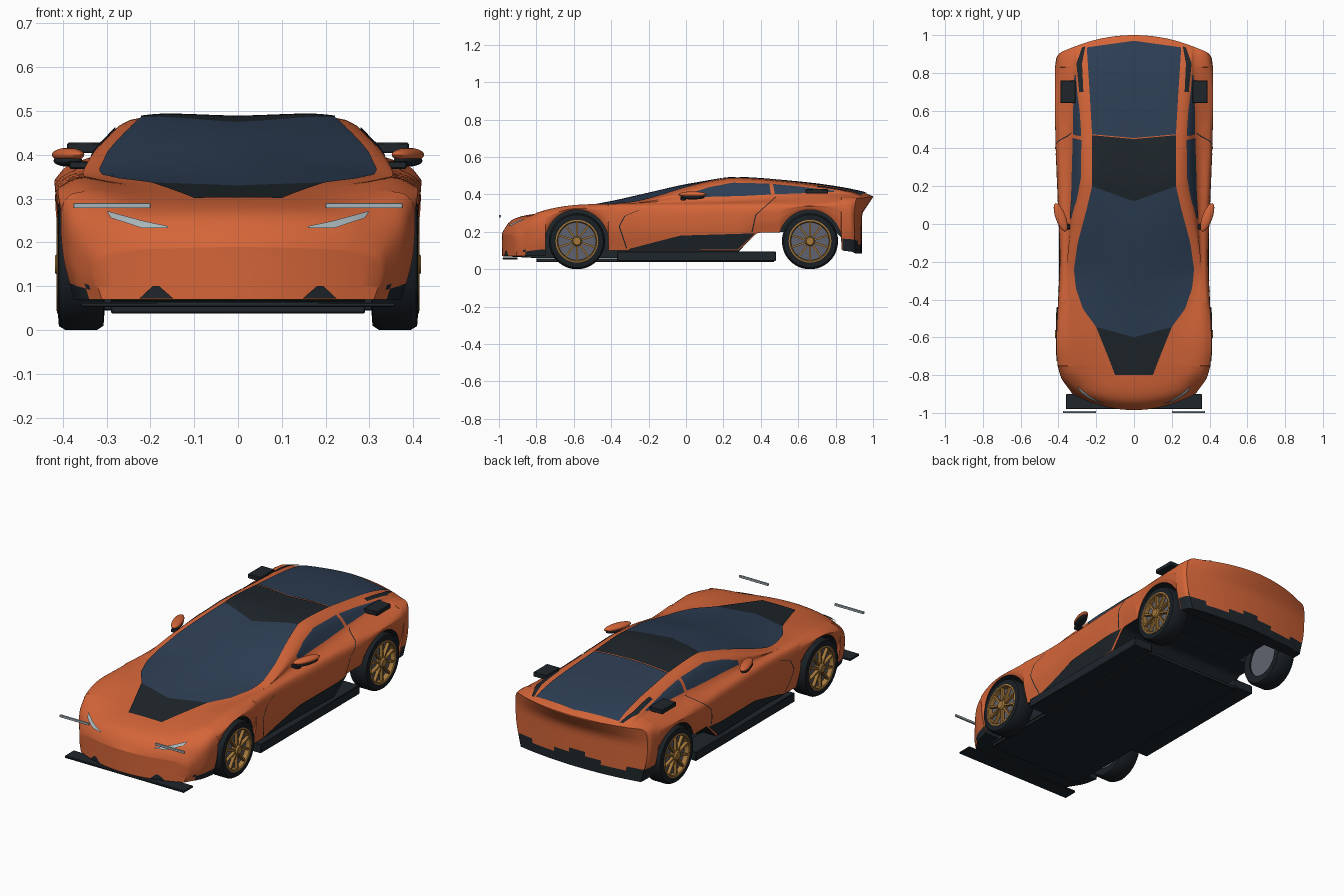
import bpy, bmesh, math
from mathutils import Vector, Matrix
from mathutils.bvhtree import BVHTree

cube = bpy.data.objects.get("Cube")
if cube:
    bpy.data.objects.remove(cube, do_unlink=True)


def material(name, rgb):
    m = bpy.data.materials.new(name)
    m.use_nodes = True
    m.diffuse_color = (*rgb, 1)
    m.node_tree.nodes["Principled BSDF"].inputs["Base Color"].default_value = (*rgb, 1)
    return m


orange = material("orange paint", (.66, .13, .04))
black = material("black trim", (.013, .019, .024))
glass = material("blue glass", (.026, .048, .088))
rubber = material("tyre rubber", (.010, .014, .018))
gold = material("gold rim", (.38, .19, .045))
steel = material("grey disc", (.115, .127, .16))
lamp = material("pale lamp", (.40, .47, .50))


def finish(name, bm, mats, mirror=True, bevel=0):
    mesh = bpy.data.meshes.new(name)
    bm.to_mesh(mesh)
    bm.free()
    ob = bpy.data.objects.new(name, mesh)
    bpy.context.collection.objects.link(ob)
    for m in mats:
        mesh.materials.append(m)
    if bevel:
        ob.modifiers.new("bevel", 'BEVEL').width = bevel
    if mirror:
        ob.modifiers.new("mirror", 'MIRROR').merge_threshold = .002
    bpy.ops.object.select_all(action='DESELECT')
    ob.select_set(True)
    bpy.context.view_layer.objects.active = ob
    bpy.ops.object.shade_smooth_by_angle(angle=math.radians(35))
    return ob


def track(keys, smooth=True):
    """Value along the car's length through (y, value) keys."""
    def slope(i):
        a, b = keys[max(i - 1, 0)], keys[min(i + 1, len(keys) - 1)]
        return (b[1] - a[1]) / (b[0] - a[0])

    def value(y):
        y = min(max(y, keys[0][0]), keys[-1][0])
        i = max(k for k in range(len(keys) - 1) if keys[k][0] <= y)
        (p, a), (q, b) = keys[i], keys[i + 1]
        h, t = q - p, (y - p) / (q - p)
        if not smooth:
            return a + (b - a) * t
        s = t * t * (3 - 2 * t)
        return (a + (b - a) * s + h * slope(i) * t * (1 - t) ** 2
                - h * slope(i + 1) * t * t * (1 - t))
    return value


# Long profiles of the body
NOSE, TAIL = -.985, 1.0
crown = track([(NOSE, .19), (-.95, .247), (-.9, .277), (-.8, .298), (-.6, .325), (-.4, .36), (-.2, .405),
               (0, .45), (.2, .48), (.32, .484), (.6, .465), (.8, .44), (.95, .41), (TAIL, .39)])
rail_x = track([(NOSE, .2), (-.8, .2), (-.6, .22), (-.45, .27), (-.25, .318), (0, .29), (.2, .25),
                (.45, .248), (.7, .258), (.9, .27), (TAIL, .26)])
rail_z = track([(NOSE, .185), (-.95, .242), (-.9, .272), (-.8, .296), (-.6, .327), (-.4, .345), (-.25, .36),
                (0, .43), (.2, .475), (.32, .478), (.6, .455), (.8, .43), (TAIL, .383)])
belt_x = track([(NOSE, .27), (-.8, .325), (-.6, .35), (-.25, .355), (0, .345), (.4, .335), (TAIL, .32)])
belt_z = track([(NOSE, .18), (-.95, .232), (-.9, .265), (-.8, .305), (-.6, .343), (-.25, .352), (0, .365),
                (.3, .375), (.8, .4), (TAIL, .378)])
side_x = track([(NOSE, .32), (-.9, .37), (-.8, .39), (-.65, .405), (-.2, .388), (.1, .396), (.45, .408),
                (.8, .41), (TAIL, .39)])
side_z = track([(NOSE, .165), (-.9, .24), (-.8, .278), (-.6, .327), (-.25, .325), (.6, .345), (TAIL, .365)])
sill = track([(NOSE, .07), (-.75, .07), (-.4, .1), (.28, .1), (.38, .195), (.8, .2), (.834, .1), (TAIL, .085)], False)
floor = track([(NOSE, .07), (-.8, .06), (.25, .06), (.38, .2), (.8, .2), (.9, .1), (TAIL, .085)], False)
bow = track([(NOSE, .8), (-.9, .5), (-.8, .15), (-.75, 0), (.84, 0), (.9, -.1), (TAIL, -.6)], False)
AXLES = {"front": -.583, "rear": .663}
ARCH, WHEEL = .168, .15


def warp(x, y, z):
    """Round the ends in plan and tuck the tail in below its lip."""
    low = min(max((.385 - z) / .09, 0), 1)
    back = max((y - .85) / .15, 0) ** 2
    return Vector((x, y + bow(y) * x * x - .06 * back * low * (1 - (x / .42) ** 2), z))


def section(y):
    sz, sx, bottom = side_z(y), side_x(y), sill(y)
    for c in AXLES.values():
        if abs(y - c) <= ARCH:
            bottom = max(bottom, WHEEL + math.sqrt(ARCH ** 2 - (y - c) ** 2))
    bottom = min(bottom, sz - .006)
    keys = [Vector(k) for k in ((-rail_x(y), rail_z(y)), (0, crown(y)), (rail_x(y), rail_z(y)),
                                (belt_x(y), belt_z(y)), (sx, sz), (sx + .004, (sz + bottom) / 2),
                                (sx - .1 * (sz - bottom), bottom))]
    keys.append(keys[-1] * 2 - keys[-2])
    pts = []
    for a, b, c, d in zip(keys, keys[1:], keys[2:], keys[3:]):
        for t in (k / 6 for k in range(6)):
            pts.append(b + (c - a) * t / 2 + (a * 2 - b * 5 + c * 4 - d) * t * t / 2
                       + (b * 3 - a - c * 3 + d) * t ** 3 / 2)
    pts.append(keys[-2])
    well, base = min(.29, keys[-2].x - .01), min(floor(y), bottom)
    return pts + [Vector((well, bottom)), Vector((well, base)), Vector((0, base))]


def grid(bm, rows, pick=lambda i, c: 0):
    vs = [[bm.verts.new(p) if p is not None else None for p in r] for r in rows]
    for a, b in zip(vs, vs[1:]):
        for i in range(len(a) - 1):
            quad = (a[i], a[i + 1], b[i + 1], b[i])
            if None not in quad:
                f = bm.faces.new(quad)
                f.material_index = pick(i, f.calc_center_median())


# Body shell: half loft with rounded end caps, dark underneath and along the bumpers
def body_colour(i, c):
    under = i >= 30
    tail_bumper = c.y > .84 and c.z < .155 + .02 * math.cos(c.x * 14)
    front_corner = c.y < -.74 and c.x > .34 and c.z < .1
    return int(under or tail_bumper or front_corner)


ys = {NOSE + (TAIL - NOSE) * k / 110 for k in range(111)}
for c in AXLES.values():
    ys |= {c + ARCH * math.cos(math.pi * k / 24) for k in range(25)}
    ys |= {c - ARCH - .001, c + ARCH + .001}
ys = sorted(ys)
bm = bmesh.new()
grid(bm, [[warp(p.x, y, p.y) for p in section(y)] for y in ys], body_colour)
for y in (ys[0], ys[-1]):
    edge = section(y)[:31]
    grid(bm, [[warp(p.x * j / 8, y, p.y) for j in range(9)] for p in edge],
         lambda i, c: body_colour(0, c))
bmesh.ops.remove_doubles(bm, verts=bm.verts, dist=.0003)
bmesh.ops.recalc_face_normals(bm, faces=bm.faces)
if max(bm.faces, key=lambda f: f.calc_center_median().z).normal.z < 0:
    bmesh.ops.reverse_faces(bm, faces=bm.faces)
shell = BVHTree.FromBMesh(bm)
finish("body_shell", bm, [orange, black])


# Panels laid on the shell between two outlines, seen along one axis
def sample(line, t):
    line = [Vector(p) for p in line]
    lengths = [(b - a).length for a, b in zip(line, line[1:])]
    d = t * sum(lengths)
    for a, b, n in zip(line, line[1:], lengths):
        if d <= n:
            return a.lerp(b, d / n)
        d -= n
    return line[-1]


VIEW = {'top': (lambda a, b: (max(a, .0005), b, 2), Vector((0, 0, -1))),
        'side': (lambda a, b: (2, a, b), Vector((-1, 0, 0))),
        'front': (lambda a, b: (a, -2, b), Vector((0, 1, 0)))}


def panel(name, view, first, second, mat, lift=.005, n=32, m=10):
    start, ray = VIEW[view]

    def point(t, s):
        q = sample(first, t).lerp(sample(second, t), s)
        hit = shell.ray_cast(Vector(start(*q)), ray)[0]
        if hit is None:
            return None
        hit = hit - ray * lift
        if view == 'top' and q.x < .001:
            hit.x = 0
        return hit

    bm = bmesh.new()
    grid(bm, [[point(i / n, j / m) for j in range(m + 1)] for i in range(n + 1)])
    bm.normal_update()
    if sum(f.normal.dot(ray) for f in bm.faces) > 0:
        bmesh.ops.reverse_faces(bm, faces=bm.faces)
    finish(name, bm, [mat])


panel("windscreen", 'top', [(0, -.6), (0, .12)],
      [(.2, -.545), (.27, -.45), (.308, -.34), (.318, -.24), (.298, -.1), (.25, .08), (.222, .2)], glass)
panel("hood_panel", 'top', [(0, -.8), (0, -.6)], [(.1, -.8), (.13, -.72), (.2, -.545)], black)
panel("roof_panel", 'top', [(0, .12), (0, .45)], [(.222, .2), (.222, .47)], black)
panel("rear_window", 'top', [(0, .455), (0, .97)], [(.222, .475), (.235, .7), (.25, .935)], glass)
panel("rear_window_trim", 'top', [(.268, .7), (.275, .85), (.258, .94)],
      [(.29, .7), (.305, .85), (.275, .935)], black)
panel("door_window", 'side', [(.03, .385), (.3, .392), (.455, .4)],
      [(.03, .408), (.12, .438), (.25, .463), (.445, .458)], glass)
panel("quarter_window", 'side', [(.475, .401), (.79, .413)], [(.465, .456), (.6, .443), (.79, .42)], glass)
panel("side_intake_panel", 'side', [(-.31, .103), (.275, .105)],
      [(-.3, .11), (-.03, .18), (.37, .192)], black)
panel("headlight", 'front', [(.16, .233), (.22, .233), (.29, .256)],
      [(.16, .237), (.22, .25), (.3, .272)], lamp, .012)
panel("front_vent", 'front', [(.148, .072), (.225, .072)], [(.18, .1), (.195, .1)], black)
for name, seam in (("front_door_seam", [(-.25, .318), (-.33, .285), (-.36, .23), (-.32, .11)]),
                   ("rear_door_seam", [(.48, .39), (.37, .29), (.35, .2)])):
    panel(name, 'side', seam, [(y + .006, z) for y, z in seam], black, .003, m=1)


# Boxes given by their low and high corners
def box(name, lo, hi, mat, mirror=True, bevel=.003):
    lo, hi = Vector(lo), Vector(hi)
    bm = bmesh.new()
    bmesh.ops.create_cube(bm, size=1, matrix=Matrix.Translation((lo + hi) / 2) @ Matrix.Diagonal((*(hi - lo), 1)))
    finish(name, bm, [mat], mirror, bevel)


box("front_splitter", (-.36, -.98, .052), (.36, -.9, .064), black, False)
box("floor_pan", (-.29, -.8, .038), (.29, .47, .058), black, False)
box("side_skirt", (.28, -.37, .045), (.397, .48, .094), black)
box("rear_side_fin", (.31, .64, .404), (.39, .76, .428), black)
box("front_light_bar", (.2, -1, .278), (.375, -.99, .29), lamp, bevel=.001)
box("mirror_arm", (.34, -.03, .368), (.385, 0, .385), black)


# Door mirrors
def pod(name, z, size, mat):
    bm = bmesh.new()
    turn = Matrix.Translation((.388, .035, z)) @ Matrix.Rotation(math.radians(-20), 4, 'Z')
    bmesh.ops.create_uvsphere(bm, u_segments=20, v_segments=12, radius=1,
                              matrix=turn @ Matrix.Diagonal((*size, 1)))
    finish(name, bm, [mat])


pod("mirror_cap", .4, (.027, .08, .016), orange)
pod("mirror_base", .386, (.025, .07, .013), black)


# Wheels turned about their axles
def lathe(bm, profile, y, seg=48):
    ring = [2 * math.pi * k / seg for k in range(seg + 1)]
    grid(bm, [[Vector((x, y + r * math.cos(a), WHEEL + r * math.sin(a))) for r, x in profile] for a in ring])
    bmesh.ops.remove_doubles(bm, verts=bm.verts, dist=.0001)
    bmesh.ops.recalc_face_normals(bm, faces=bm.faces)


for axle, y in AXLES.items():
    bm = bmesh.new()
    lathe(bm, [(.1, .31), (.112, .305), (.14, .307), (WHEEL, .322), (WHEEL, .394), (.141, .409),
               (.114, .411), (.106, .39), (.1, .31)], y)
    finish(axle + "_tyre", bm, [rubber])
    bm = bmesh.new()
    lathe(bm, [(0, .32), (.105, .32), (.105, .385), (0, .385)], y)
    finish(axle + "_brake_disc", bm, [steel])
    bm = bmesh.new()
    lathe(bm, [(.101, .385), (.102, .41), (.106, .414), (.114, .412), (.114, .385)], y)
    lathe(bm, [(0, .418), (.02, .418), (.026, .41), (.026, .385)], y)
    for k in range(10):
        place = Matrix.Translation((.4, y, WHEEL)) @ Matrix.Rotation(k * math.pi / 5, 4, 'X')
        bmesh.ops.create_cube(bm, size=1, matrix=place @ Matrix.Translation((0, 0, .062))
                              @ Matrix.Diagonal((.018, .010, .086, 1)))
    finish(axle + "_rim", bm, [gold])
